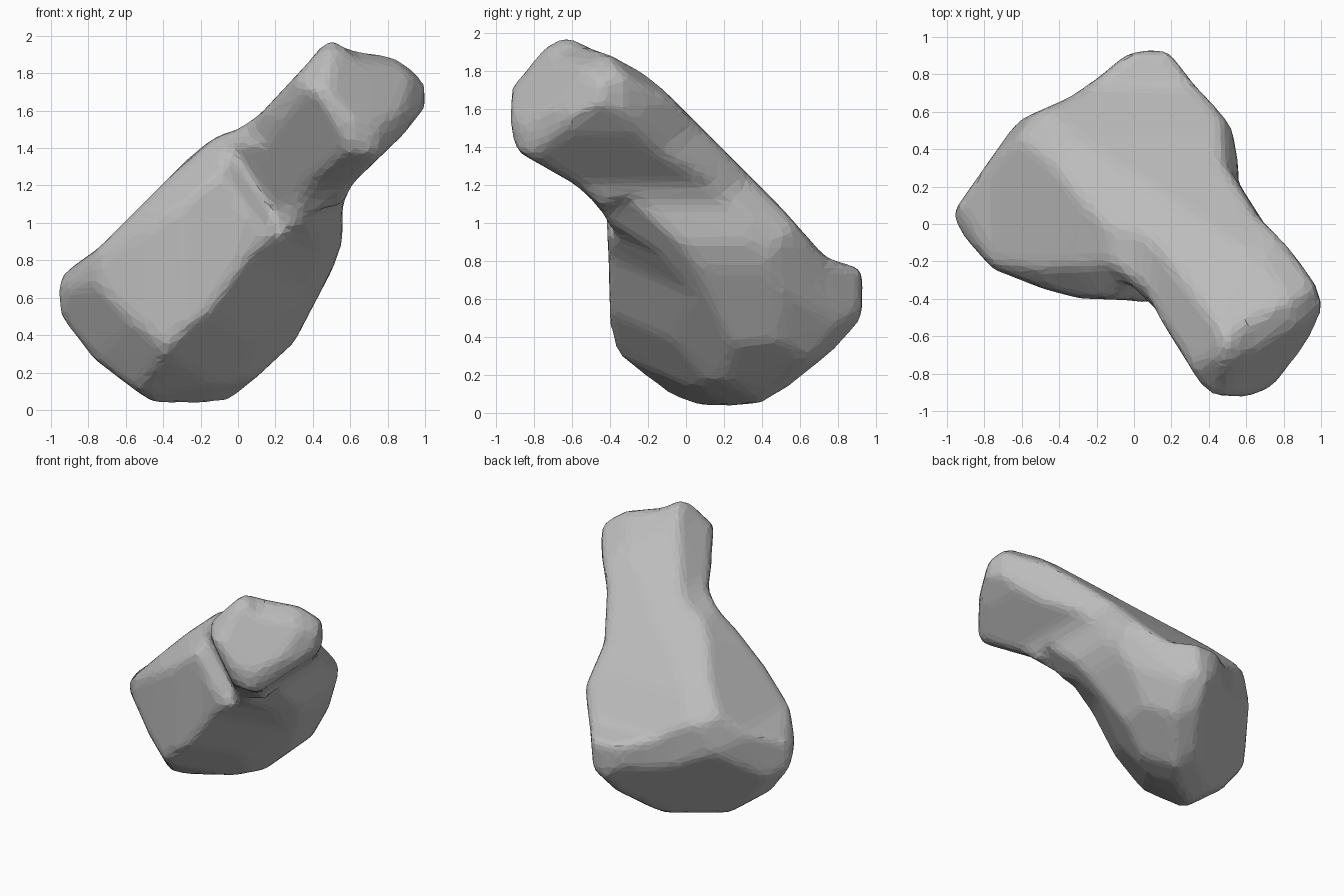
import bpy
import bmesh
from math import radians
from mathutils import Matrix, Vector

cube = bpy.data.objects.get("Cube")
if cube:
    bpy.data.objects.remove(cube, do_unlink=True)

CENTRE = Vector((0, 0, 1))


def link_mesh(name, mesh):
    obj = bpy.data.objects.new(name, mesh)
    bpy.context.scene.collection.objects.link(obj)
    return obj


def prism(name, outline, turn, tilt, near=2, far=-2):
    """Extrude an outline along a direction given by turn and tilt in degrees."""
    place = (Matrix.Translation(CENTRE)
             @ Matrix.Rotation(radians(turn), 4, "Z")
             @ Matrix.Rotation(radians(90 - tilt), 4, "X"))
    bm = bmesh.new()
    face = bm.faces.new([bm.verts.new((x, y, far)) for x, y in outline])
    extruded = bmesh.ops.extrude_face_region(bm, geom=[face])["geom"]
    top = [g for g in extruded if isinstance(g, bmesh.types.BMVert)]
    bmesh.ops.translate(bm, verts=top, vec=(0, 0, near - far))
    bm.transform(place)
    bmesh.ops.recalc_face_normals(bm, faces=bm.faces)
    mesh = bpy.data.meshes.new(name)
    bm.to_mesh(mesh)
    bm.free()
    return link_mesh(name, mesh)


# Outlines of the club-shaped stone, each carved along its own direction
front_outline = [
    (-1.01, -.4), (-.95, -.29), (-.75, -.15), (-.2, .4), (-.1, .46), (0, .49),
    (.12, .57), (.38, .85), (.5, 1), (.62, .92), (.88, .88), (1, .75),
    (.99, .62), (.88, .48), (.6, .21), (.55, .1), (.55, -.1), (.5, -.24),
    (.27, -.68), (.12, -.85), (-.07, -.99), (-.45, -1), (-.62, -.91),
    (-.85, -.7), (-.93, -.58)]
side_outline = [
    (-.93, .69), (-.84, .79), (-.74, .93), (-.64, 1), (-.56, .95),
    (-.3, .84), (-.13, .7), (.5, .07), (.73, -.19), (.92, -.25), (.92, -.49),
    (.84, -.61), (.68, -.78), (.45, -.9), (.32, -1), (.1, -1), (-.1, -.89),
    (-.19, -.86), (-.35, -.72), (-.39, -.56), (-.4, -.25), (-.41, .02),
    (-.48, .12), (-.58, .21), (-.88, .38), (-.92, .5)]
top_outline = [
    (-1.01, .08), (-.94, .19), (-.61, .55), (-.34, .67), (-.18, .78),
    (-.05, .89), (.07, .93), (.2, .92), (.35, .73), (.51, .56), (.57, .19),
    (.7, .02), (.87, -.13), (.94, -.25), (1, -.45), (.95, -.62), (.83, -.78),
    (.7, -.88), (.59, -.92), (.4, -.92), (.27, -.7), (.11, -.45), (0, -.4),
    (-.29, -.39), (-.48, -.34), (-.76, -.23), (-.89, -.08)]
end_outline = [
    (-.79, -.1), (-.66, .07), (-.09, .45), (.05, .55), (.18, .51), (.44, .46),
    (.6, .36), (.6, .19), (.7, .09), (.72, 0), (.65, -.25), (.53, -.46),
    (.19, -.7), (-.02, -.74), (-.47, -.73), (-.63, -.46)]
back_outline = [
    (-.6, 1.04), (-.49, 1.14), (-.15, 1.17), (-.04, 1.23), (.03, 1.2),
    (.2, 1.04), (.18, .8), (.15, .59), (.23, .43), (.36, .29), (.56, .03),
    (.74, -.26), (.78, -.51), (.74, -.7), (.61, -.85), (.31, -1.01),
    (-.17, -1.01), (-.5, -.85), (-.66, -.7), (-.68, -.44), (-.72, -.12),
    (-.58, .2), (-.56, .59), (-.6, .84)]
under_outline = [
    (-1.11, .54), (-1.06, .77), (-.92, .88), (-.74, .84), (-.03, .46),
    (.53, .17), (.77, 0), (.82, -.23), (.82, -.62), (.65, -.83), (.47, -.97),
    (.36, -.96), (.12, -.83), (-.1, -.58), (-.28, -.26), (-.42, -.1),
    (-.67, .06), (-.95, .16), (-1.09, .22)]
# Slanted flats closing the broad base and the narrow tip
length_outline = [
    (-1.4, 1.2), (-1.4, .88), (-.2, -1.46), (1.6, -1.46), (1.6, -.33),
    (.74, 1.2)]
# Flat underside of the body, ending at the crease below the neck
belly_outline = [(-.59, .07), (.66, -1.61), (-2.1, -1.61), (-2.1, -.48)]
# Lower corner of the neck
neck_outline = [(-.21, .29), (-.01, -.13), (-.05, -.3), (-.4, -.3), (-.4, .29)]

blank = prism("stone_blank", front_outline, 0, 0)
kept = [
    prism("side_cutter", side_outline, 90, 0),
    prism("top_cutter", top_outline, 0, 90),
    prism("back_cutter", back_outline, 215, 25),
    prism("under_cutter", under_outline, 145, -20),
    prism("end_cutter", end_outline, 35, 25),
    prism("length_cutter", length_outline, -53.5, 0)]
removed = [
    prism("belly_cutter", belly_outline, 130, 18),
    prism("neck_cutter", neck_outline, 35, 25, far=.36)]

# Carve the blank: keep what lies inside the outlines, then take off the flats
for operation, cutters in (("INTERSECT", kept), ("DIFFERENCE", removed)):
    for cutter in cutters:
        cutter.hide_render = True
        carve = blank.modifiers.new(cutter.name, "BOOLEAN")
        carve.operation = operation
        carve.solver = "EXACT"
        carve.object = cutter

# Soften the carved edges, then reduce to coarse facets
remesh = blank.modifiers.new("even_surface", "REMESH")
remesh.mode = "VOXEL"
remesh.voxel_size = .03
soften = blank.modifiers.new("soften", "SMOOTH")
soften.factor = .5
soften.iterations = 9
swell = blank.modifiers.new("swell", "DISPLACE")
swell.mid_level = 0
swell.strength = .008
facets = blank.modifiers.new("facets", "DECIMATE")
facets.ratio = .1

bpy.context.view_layer.update()
graph = bpy.context.evaluated_depsgraph_get()
mesh = bpy.data.meshes.new_from_object(blank.evaluated_get(graph))
mesh.name = "stone_club"
for helper in kept + removed + [blank]:
    bpy.data.objects.remove(helper, do_unlink=True)
link_mesh("stone_club", mesh)
for p in mesh.polygons:
    p.use_smooth = False

# Plain grey stone
GREY = (.5, .5, .5, 1)
grey = bpy.data.materials.new("stone_grey")
grey.use_nodes = True
grey.diffuse_color = GREY
grey.node_tree.nodes["Principled BSDF"].inputs["Base Color"].default_value = GREY
mesh.materials.clear()
mesh.materials.append(grey)
